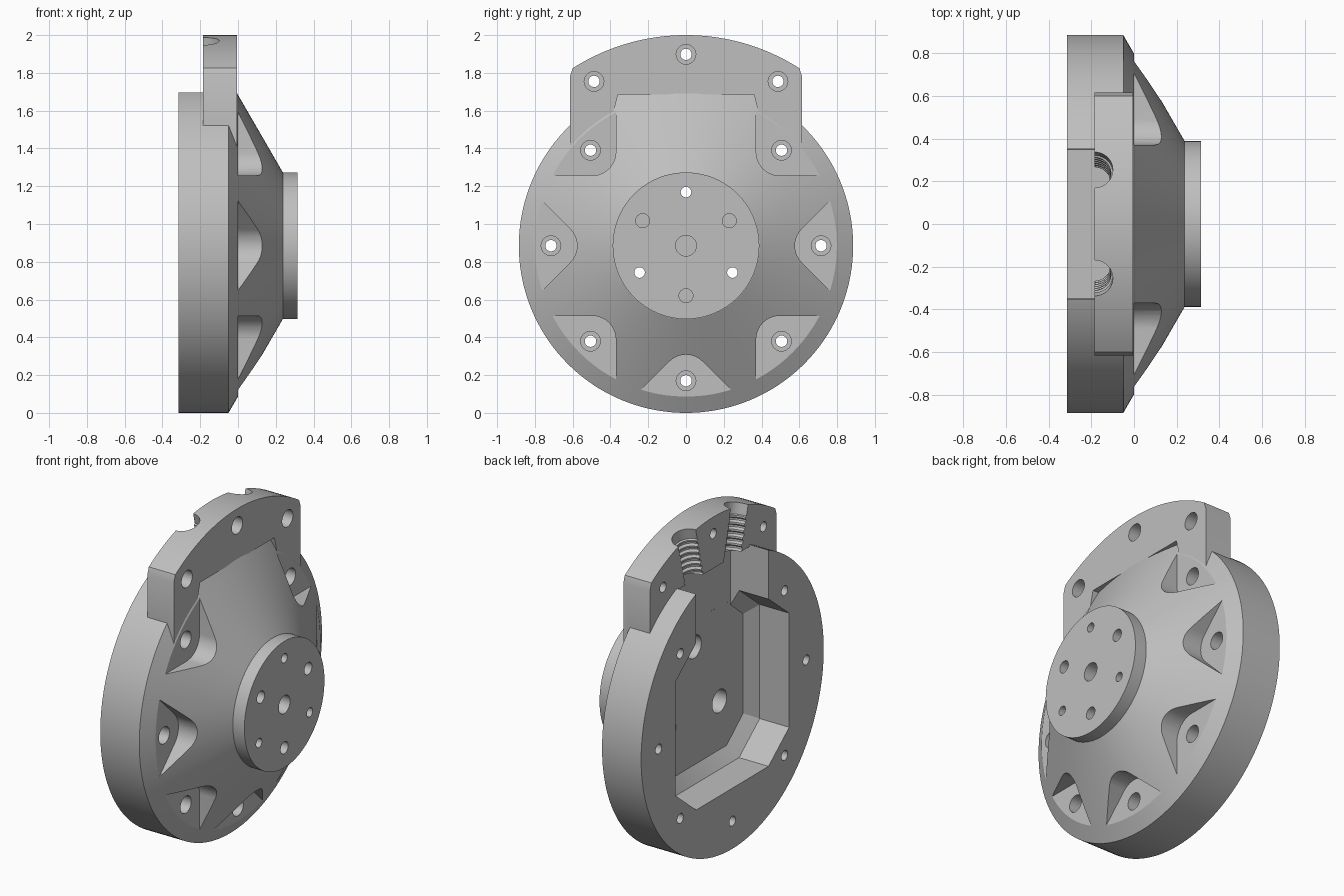
import bpy, bmesh
from math import sin, cos, pi, radians, sqrt
from mathutils import Matrix

AXIS_Z = 0.885   # height of the hub axis, which runs along x
HUB = Matrix.Translation((0, 0, AXIS_Z))

default = bpy.data.objects.get("Cube")
if default:
    bpy.data.objects.remove(default)

grey = bpy.data.materials.new("plain grey")
grey.use_nodes = True
colour = (0.52, 0.52, 0.52, 1)
grey.diffuse_color = colour
grey.node_tree.nodes["Principled BSDF"].inputs["Base Color"].default_value = colour


def loft(name, sections, matrix=HUB):
    """Closed solid through (x, [(y, z), ...]) sections of equal point count."""
    bm = bmesh.new()
    rings = [[bm.verts.new((x, y, z)) for y, z in pts] for x, pts in sections]
    n = len(rings[0])
    for a, b in zip(rings, rings[1:]):
        for i in range(n):
            j = (i + 1) % n
            bm.faces.new((a[i], a[j], b[j], b[i]))
    bm.faces.new(rings[0])
    bm.faces.new(rings[-1])
    bmesh.ops.recalc_face_normals(bm, faces=bm.faces)
    bm.transform(matrix)
    mesh = bpy.data.meshes.new(name)
    bm.to_mesh(mesh)
    bm.free()
    mesh.materials.append(grey)
    obj = bpy.data.objects.new(name, mesh)
    bpy.context.collection.objects.link(obj)
    return obj


def circle(r, y=0, z=0, n=32):
    return [(y + r * cos(2 * pi * i / n), z + r * sin(2 * pi * i / n)) for i in range(n)]


def bore(y, z, steps):
    """Round cutter along x with (x, radius) steps."""
    return loft("bore_cutter", [(x, circle(r, y, z)) for x, r in steps])


def combine(target, tool, operation="DIFFERENCE"):
    tool.hide_render = True
    mod = target.modifiers.new("combine", "BOOLEAN")
    mod.operation, mod.solver, mod.object = operation, "EXACT", tool
    graph = bpy.context.evaluated_depsgraph_get()
    result = bpy.data.meshes.new_from_object(target.evaluated_get(graph))
    target.modifiers.clear()
    target.data = result
    bpy.data.objects.remove(tool)


# Round rim, cone and mounting flange
profile = [(-0.315, 0.885), (-0.05, 0.885), (0.237, 0.389), (0.237, 0.388), (0.315, 0.388)]
housing = loft("hub_housing", [(x, circle(r, n=144)) for x, r in profile])


# Octagonal pocket in the back with a bevelled floor
def octagon(w, h, cw, ch):
    quarter = [(w, ch), (cw, h)]
    half = quarter + [(-y, z) for y, z in reversed(quarter)]
    return half + [(-y, -z) for y, z in half]


outer = octagon(0.55, 0.513, 0.35, 0.35)
inner = octagon(0.475, 0.44, 0.315, 0.305)
combine(housing, loft("pocket_cutter", [(-0.4, outer), (-0.115, outer), (-0.055, inner)]))

# Slot from the pocket out through the top of the rim
slot = [(-0.352, 0), (0.352, 0), (0.352, 1.2), (-0.352, 1.2)]
combine(housing, loft("slot_cutter", [(-0.4, slot), (-0.0552, slot)]))

# Clamp block with an arched top
arch = [(0.6 - 1.2 * i / 32, sqrt(1.115 ** 2 - (0.6 - 1.2 * i / 32) ** 2)) for i in range(33)]
side = [(0.36, 0.8), (0.45, 0.45), (0.615, 0.45), (0.615, 0.895)]
outline = side + arch + [(-y, z) for y, z in reversed(side)]
combine(housing, loft("clamp_block", [(-0.185, outline), (-0.005, outline)]), "UNION")

# Threaded half-round channels in the back of the block
thread = [(0.7, 0.077)]
for i in range(6):
    s = 0.8 + i * 0.04
    thread += [(s, 0.077), (s + 0.012, 0.088), (s + 0.022, 0.088), (s + 0.03, 0.077)]
thread += [(1.04, 0.077), (1.045, 0.086), (1.25, 0.086)]
for tilt in (-0.23, 0.23):
    place = (Matrix.Translation((-0.185, 0, AXIS_Z)) @ Matrix.Rotation(-tilt, 4, "X")
             @ Matrix.Rotation(-pi / 2, 4, "Y"))
    combine(housing, loft("thread_cutter", [(s, circle(r)) for s, r in thread], place))

# Rounded wedge seats in the cone, each with a counterbored bolt hole
fillet, apex = 0.125, 0.525
centre = apex + fillet * sqrt(2)
wedge = [(centre + fillet * cos(radians(t)), fillet * sin(radians(t))) for t in range(135, 226, 9)]
wedge += [(0.95, apex - 0.95), (0.95, 0.95 - apex)]
bolt_steps = [(-0.4, 0.03), (-0.08, 0.03), (-0.08, 0.052), (0.03, 0.052)]
for k in range(8):
    if k == 2:
        continue   # the clamp block takes the top position
    a = k * pi / 4
    turned = [(u * cos(a) - v * sin(a), u * sin(a) + v * cos(a)) for u, v in wedge]
    combine(housing, loft("wedge_cutter", [(0, turned), (0.4, turned)]))
    combine(housing, bore(0.715 * cos(a), 0.715 * sin(a), bolt_steps))

# Clamp block bolts
for y, z in ((0, 1.013), (0.487, 0.87), (-0.487, 0.87)):
    combine(housing, bore(y, z, bolt_steps))

# Flange holes: centre, three blind, three through with wide bores behind
combine(housing, bore(0, 0, [(0.15, 0.055), (0.4, 0.055)]))
for deg in (30, 150, 270):
    a = radians(deg)
    combine(housing, bore(0.265 * cos(a), 0.265 * sin(a), [(0.18, 0.037), (0.4, 0.037)]))
for deg in (90, 210, 330):
    a = radians(deg)
    steps = [(-0.1, 0.07), (0.2, 0.07), (0.2, 0.028), (0.4, 0.028)]
    combine(housing, bore(0.284 * cos(a), 0.284 * sin(a), steps))

bpy.ops.object.select_all(action="DESELECT")
housing.select_set(True)
bpy.context.view_layer.objects.active = housing
bpy.ops.object.shade_smooth_by_angle(angle=radians(25))
